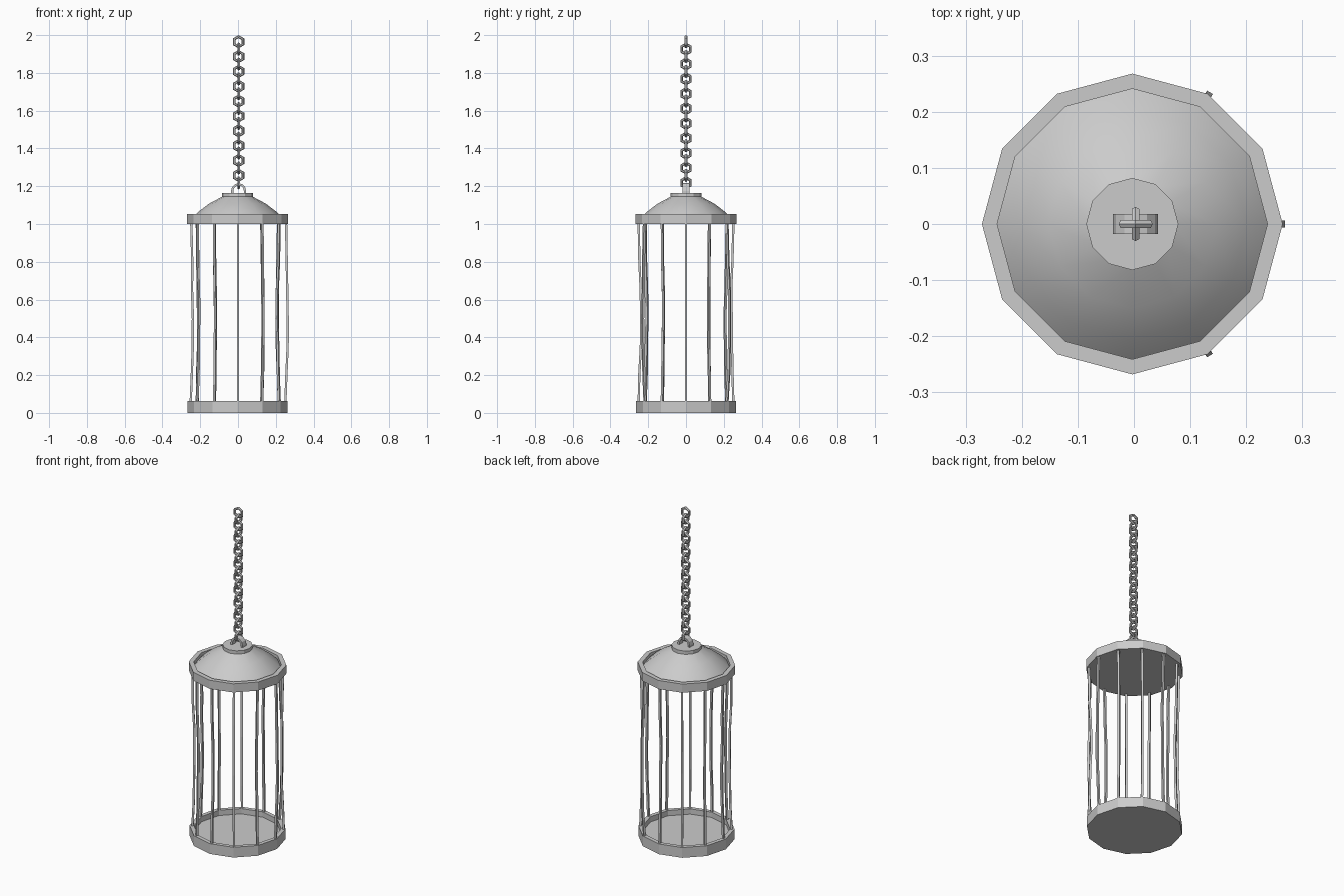
import bpy, bmesh, math, random

if "Cube" in bpy.data.objects:
    bpy.data.objects.remove(bpy.data.objects["Cube"])

random.seed(4)
CX = -0.003   # slight offset of the cage body so the bent bars stay in bounds


def make_object(name, bm):
    bmesh.ops.remove_doubles(bm, verts=bm.verts, dist=1e-5)
    bmesh.ops.recalc_face_normals(bm, faces=bm.faces)
    mesh = bpy.data.meshes.new(name)
    bm.to_mesh(mesh)
    bm.free()
    ob = bpy.data.objects.new(name, mesh)
    bpy.context.collection.objects.link(ob)
    return ob


def lathe(name, profile, segments=12, smooth=False):
    """Spin an (r, z) profile round the z axis."""
    bm = bmesh.new()
    rows = []
    for r, z in profile:
        rows.append([bm.verts.new((CX + r * math.cos(math.tau * i / segments),
                                   r * math.sin(math.tau * i / segments), z))
                     for i in range(segments)] if r > 0 else [bm.verts.new((CX, 0, z))])
    for a, b in zip(rows, rows[1:]):
        for i in range(segments):
            j = (i + 1) % segments
            if len(a) == 1:
                bm.faces.new((a[0], b[j], b[i]))
            elif len(b) == 1:
                bm.faces.new((a[i], a[j], b[0]))
            else:
                bm.faces.new((a[i], a[j], b[j], b[i]))
    for f in bm.faces:
        f.smooth = smooth
    return make_object(name, bm)


def sweep(name, sections):
    """Skin a list of four-cornered cross-sections and cap the ends."""
    bm = bmesh.new()
    rings = [[bm.verts.new(p) for p in s] for s in sections]
    for a, b in zip(rings, rings[1:]):
        for i in range(4):
            j = (i + 1) % 4
            bm.faces.new((a[i], a[j], b[j], b[i]))
    bm.faces.new(rings[0])
    bm.faces.new(rings[-1])
    return make_object(name, bm)


# Base tray with raised rim
lathe("base_tray", [(0, 0), (0.264, 0), (0.264, 0.062), (0.24, 0.062), (0.24, 0.03), (0, 0.03)])

# Upper rim, closed underneath
lathe("top_rim", [(0, 1.0), (0.268, 1.0), (0.268, 1.052), (0.241, 1.052), (0.241, 1.03), (0, 1.03)])

# Smooth domed roof and flat cap
lathe("roof_dome", [(0.241, 1.03), (0.205, 1.066), (0.15, 1.108), (0.075, 1.148)], smooth=True)
lathe("roof_cap", [(0, 1.145), (0.082, 1.145), (0.082, 1.165), (0, 1.165)])

# Twelve slightly bent bars
heights = [0.05, 0.2, 0.35, 0.5, 0.65, 0.8, 1.01]
w = 0.006
for k in range(12):
    a = math.tau * k / 12
    bulged = k in (0, 2, 10)
    sections = []
    for n, z in enumerate(heights):
        bend = math.sin(math.pi * n / (len(heights) - 1))
        r = 0.25 + bend * (0.013 if bulged else -0.01) + random.uniform(-0.003, 0.003)
        if bulged:
            r = min(r + 0.002, 0.265)
        ca, sa = math.cos(a), math.sin(a)
        sections.append([((r + u) * ca - v * sa, (r + u) * sa + v * ca, z)
                         for u, v in ((-w, -w), (w, -w), (w, w), (-w, w))])
    sweep(f"bar_{k + 1}", sections)

# Arched hanger on the cap
arch = [(-1, 0, 1.16)] + [(-math.cos(math.pi * i / 6), math.sin(math.pi * i / 6), 1.176)
                          for i in range(7)] + [(1, 0, 1.16)]
sweep("hanger", [[(0.003 + c * r, y, z + s * r) for r, y in
                  ((0.028, -0.018), (0.04, -0.018), (0.04, 0.018), (0.028, 0.018))]
                 for c, s, z in arch])

# Chain of alternating six-sided links
for i in range(20):
    bpy.ops.mesh.primitive_torus_add(
        major_segments=6, minor_segments=6, major_radius=0.027, minor_radius=0.008,
        location=(0.003, 0, 1.965 - 0.0393 * i),
        rotation=(0, math.pi / 2, 0 if i % 2 else math.pi / 2))
    link = bpy.context.object
    link.name = f"chain_link_{i + 1}"
    for p in link.data.polygons:
        p.use_smooth = False
